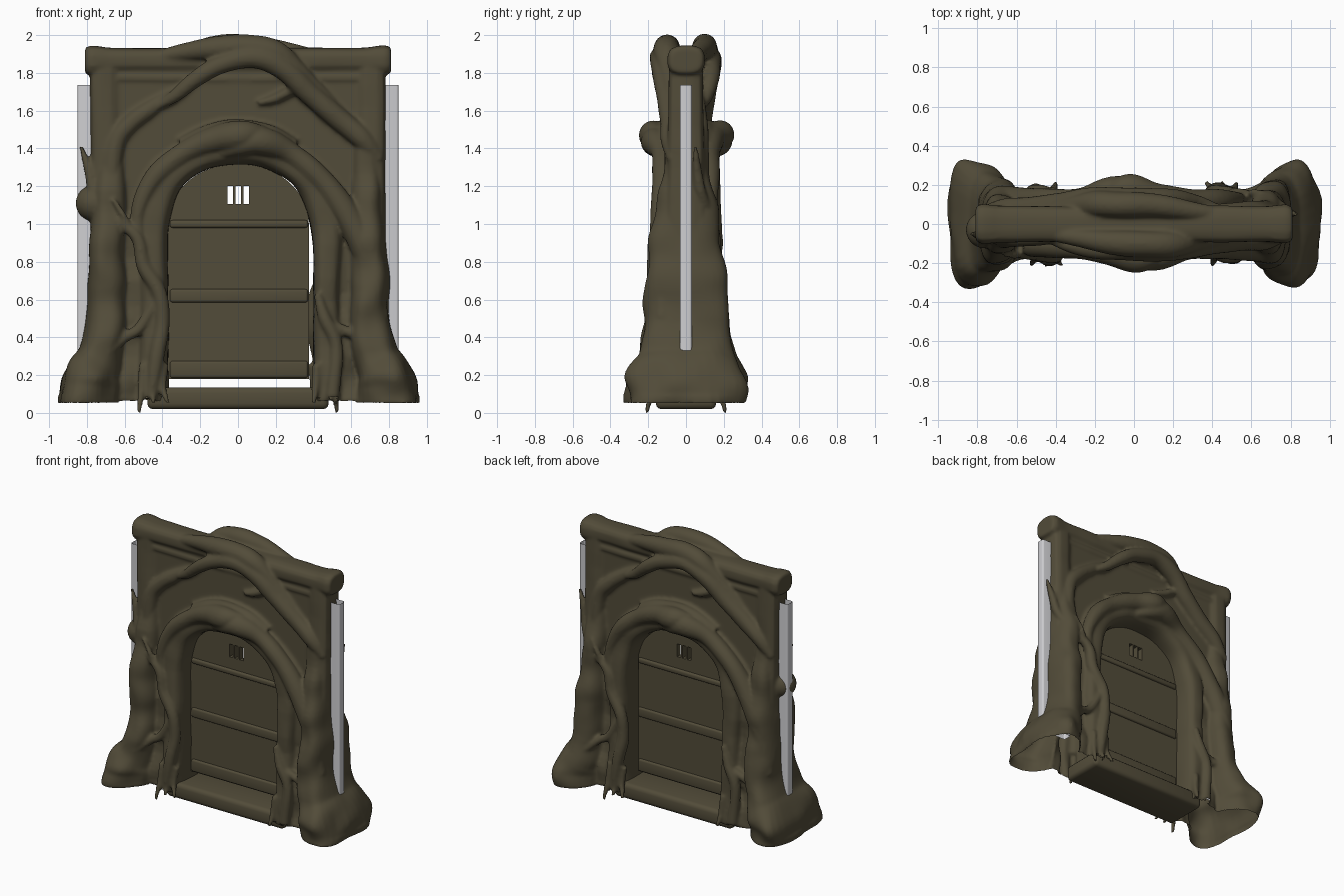
import bpy, bmesh, math
from mathutils import Vector, noise

if "Cube" in bpy.data.objects:
    bpy.data.objects.remove(bpy.data.objects["Cube"])


def material(name, rgb):
    m = bpy.data.materials.new(name)
    m.diffuse_color = (*rgb, 1)
    m.use_nodes = True
    m.node_tree.nodes["Principled BSDF"].inputs["Base Color"].default_value = m.diffuse_color
    return m


WOOD = material("dark olive wood", (0.085, 0.072, 0.041))
PALE = material("pale grey", (0.62, 0.62, 0.64))
GROWN = []  # gnarled parts


def activate(ob):
    bpy.ops.object.select_all(action='DESELECT')
    ob.select_set(True)
    bpy.context.view_layer.objects.active = ob


def finish(ob, mat, angle=50):
    ob.data.materials.clear()
    ob.data.materials.append(mat)
    activate(ob)
    bpy.ops.object.shade_smooth_by_angle(angle=math.radians(angle))
    return ob


def limb(name, pts, sides=16, p=2.0, rough=0.1, foot=0.0, steps=6):
    """Smooth gnarly sweep; pts are (x, y, z, in-plane radius, depth radius)."""
    P = [Vector(q if len(q) == 5 else (*q, q[3])) for q in pts]
    P = [2 * P[0] - P[1]] + P + [2 * P[-1] - P[-2]]
    path = []
    for i in range(1, len(P) - 2):
        a, b, c, d = P[i - 1:i + 3]
        for s in range(steps + (i == len(P) - 3)):
            t = s / steps
            path.append(0.5 * (2 * b + (c - a) * t + (2 * a - 5 * b + 4 * c - d) * t * t
                               + (3 * b - a - 3 * c + d) * t ** 3))
    bm = bmesh.new()
    rings = []
    for i, q in enumerate(path):
        tan = (path[min(i + 1, len(path) - 1)].to_3d() - path[max(i - 1, 0)].to_3d()).normalized()
        n1 = Vector((0, 1, 0))
        n1 = (n1 - tan * n1.dot(tan)).normalized()
        n2 = tan.cross(n1)
        flare = min(1.0, max(0.0, 1.6 - q[2] / 0.25)) * foot
        ring = []
        for k in range(sides):
            th = 2 * math.pi * k / sides
            c, s = math.cos(th), math.sin(th)
            r = (abs(c) ** p + abs(s) ** p) ** (-1 / p)
            v = n2 * c * r * max(q[3], .004) + n1 * s * r * max(q[4], .004)
            outward = v.x * math.copysign(1, q[0]) / max(q[3], .004)
            v.y *= 1 - flare * (0.7 - outward)          # feet fan out away from the door
            v.x *= 1 - flare * 0.25 * max(0.0, outward) * (1 - abs(s)) * (q[2] > 0.1)
            co = q.to_3d() + v
            ring.append(bm.verts.new(q.to_3d() + v * (1 + rough * noise.noise(co * 6))))
        rings.append(ring)
    for A, B in zip(rings, rings[1:]):
        for k in range(sides):
            j = (k + 1) % sides
            bm.faces.new((A[k], A[j], B[j], B[k]))
    bm.faces.new(rings[0])
    bm.faces.new(rings[-1])
    bmesh.ops.recalc_face_normals(bm, faces=bm.faces)
    me = bpy.data.meshes.new(name)
    bm.to_mesh(me)
    bm.free()
    ob = bpy.data.objects.new(name, me)
    bpy.context.collection.objects.link(ob)
    GROWN.append(ob)


def both_faces(name, pts, **kw):
    """Same growth on the front and, turned half round, on the back."""
    limb(name + "_front", pts, **kw)
    limb(name + "_back", [(-q[0], -q[1], *q[2:]) for q in pts], **kw)


def plate(name, outlines, half):
    """Upright flat plate with holes, from x-z outlines."""
    cu = bpy.data.curves.new(name, 'CURVE')
    cu.dimensions, cu.fill_mode, cu.extrude = '2D', 'BOTH', half
    for o in outlines:
        sp = cu.splines.new('POLY')
        sp.points.add(len(o) - 1)
        for pt, (x, z) in zip(sp.points, o):
            pt.co = (x, z, 0, 1)
        sp.use_cyclic_u = True
    ob = bpy.data.objects.new(name, cu)
    ob.rotation_euler = (math.pi / 2, 0, 0)
    bpy.context.collection.objects.link(ob)
    activate(ob)
    bpy.ops.object.convert(target='MESH')
    ob = bpy.context.view_layer.objects.active
    bpy.ops.object.transform_apply(location=False, rotation=True, scale=False)
    bm = bmesh.new()
    bm.from_mesh(ob.data)
    bmesh.ops.remove_doubles(bm, verts=bm.verts, dist=1e-4)
    bmesh.ops.recalc_face_normals(bm, faces=bm.faces)
    bm.to_mesh(ob.data)
    bm.free()
    return ob


def box(name, x0, x1, y0, y1, z0, z1, mat, bevel=0.0, open_ends=False):
    bpy.ops.mesh.primitive_cube_add(size=1, location=((x0 + x1) / 2, (y0 + y1) / 2, (z0 + z1) / 2))
    ob = bpy.context.object
    ob.name = name
    ob.scale = (x1 - x0, y1 - y0, z1 - z0)
    bpy.ops.object.transform_apply(location=False, rotation=False, scale=True)
    bm = bmesh.new()
    bm.from_mesh(ob.data)
    if open_ends:
        bmesh.ops.delete(bm, geom=[f for f in bm.faces if abs(f.normal.z) > .5], context='FACES_ONLY')
    if bevel:
        edges = [e for e in bm.edges if not e.is_boundary]
        bmesh.ops.bevel(bm, geom=edges, offset=bevel, segments=3, profile=0.5, affect='EDGES')
    bm.to_mesh(ob.data)
    bm.free()
    return finish(ob, mat, 35)


def rect(x0, x1, z0, z1):
    return [(x0, z0), (x1, z0), (x1, z1), (x0, z1)]


def arch(w, bottom, spring, rise, n=24):
    top = [(w * math.cos(math.pi * i / n), spring + rise * math.sin(math.pi * i / n)) for i in range(n + 1)]
    return [(w, bottom)] + top + [(-w, bottom)]


# door leaf with barred window, and its cross rails
slots = [rect(x, x + 0.03, 1.105, 1.2) for x in (-0.056, -0.014, 0.028)]
finish(plate("door", [arch(0.375, 0.18, 1.0, 0.32)] + slots, 0.02), WOOD, 35)
for i, (z, h) in enumerate(((1.0, 0.02), (0.62, 0.035), (0.23, 0.045))):
    box(f"door_rail_{i}", -0.36, 0.37, -0.035, 0.035, z - h, z + h, WOOD, 0.013)
box("threshold", -0.48, 0.48, -0.16, 0.16, 0.02, 0.135, WOOD, 0.03)

# wall around the doorway
wall = [(-0.7, 0.1), (-0.42, 0.1)] + arch(0.42, 0.12, 1.0, 0.36)[::-1][1:-1] + [(0.42, 0.1), (0.7, 0.1), (0.7, 1.85), (-0.7, 1.85)]
GROWN.append(plate("wall", [wall], 0.07))

# top beam with swollen ends
ends = [(.81, .068, .085), (.78, .078, .1), (.74, .076, .098), (.68, .068, .092), (.58, .066, .092), (.3, .066, .092)]
beam = [(-x, 0, 1.866, a, b) for x, a, b in ends] + [(x, 0, 1.866, a, b) for x, a, b in ends[::-1]]
limb("top_beam", beam, p=3.2, rough=0.06)
limb("under_rail", [(-0.7, 0, 1.775, .03, .08), (0, 0, 1.77, .03, .08), (0.7, 0, 1.775, .03, .08)], p=4)

for s, side in ((-1, "left"), (1, "right")):
    # pale open-ended side slab, square post, flared trunk and the bark beside the doorway
    box(f"{side}_slab", min(s * .6, s * .85), max(s * .6, s * .85), -0.033, 0.031, 0.25, 1.735, PALE, 0.012, True)
    limb(f"{side}_post", [(s * .705, 0, .7, .075, .1), (s * .705, 0, 1.2, .075, .1),
                          (s * .705, 0, 1.84, .077, .09)], p=4, rough=0.06)
    limb(f"{side}_trunk", [(s * .78, 0, .05, .17, .345), (s * .78, 0, .13, .17, .35), (s * .765, 0, .21, .15, .34),
                           (s * .725, 0, .3, .125, .27), (s * .7, 0, .42, .11, .23), (s * .695, 0, .6, .11, .21),
                           (s * .69, 0, .75, .105, .2), (s * .685, 0, .9, .095, .185), (s * .675, 0, 1.1, .09, .16),
                           (s * .68, 0, 1.35, .075, .11), (s * .69, 0, 1.6, .05, .08)],
         sides=40, p=2.8, rough=0.16, foot=0.2)
    limb(f"{side}_bark", [(s * .57, 0, .06, .12, .16), (s * .56, 0, .3, .1, .125), (s * .56, 0, .7, .1, .105),
                          (s * .57, 0, 1.05, .08, .1)], sides=24, p=3, rough=.3)

# deep root arch lining the doorway
limb("root_arch", [(-.46, 0, .06, .095, .18), (-.45, 0, .3, .083, .17), (-.445, 0, .65, .075, .165), (-.45, 0, 1.0, .085, .155),
                   (-.375, 0, 1.24, .09, .15), (-.2, 0, 1.37, .09, .155), (0, 0, 1.405, .09, .165),
                   (.2, 0, 1.37, .09, .155), (.38, 0, 1.24, .09, .15), (.47, 0, 1.0, .085, .155),
                   (.47, 0, .65, .073, .165), (.475, 0, .3, .078, .17), (.48, 0, .06, .09, .18)],
     sides=32, p=3.2, rough=0.08)

# growths repeated on both faces
both_faces("left_hood_limb", [(-.5, -.13, .85, .03), (-.53, -.125, 1.05, .04), (-.44, -.12, 1.25, .055), (-.28, -.12, 1.38, .06),
                              (-.12, -.14, 1.45, .07), (.03, -.178, 1.475, .075), (.14, -.14, 1.48, .04)])
both_faces("right_hood_limb", [(.74, -.12, .5, .06), (.69, -.12, .8, .07), (.58, -.12, 1.05, .07), (.44, -.12, 1.24, .06),
                               (.27, -.125, 1.38, .06), (.12, -.165, 1.44, .075), (.02, -.17, 1.42, .06), (-.1, -.13, 1.37, .03)])
both_faces("hood_crest", [(-.3, -.08, 1.42, .04), (-.15, -.1, 1.48, .05), (0, -.11, 1.5, .055),
                          (.15, -.1, 1.48, .05), (.3, -.08, 1.41, .04)])
both_faces("swirl_branch", [(-.43, -.08, 1.62, .02), (-.33, -.11, 1.68, .035), (-.22, -.13, 1.77, .045), (-.1, -.135, 1.84, .05),
                            (.08, -.135, 1.88, .055), (.24, -.125, 1.82, .06), (.38, -.1, 1.69, .06), (.52, -.08, 1.57, .06),
                            (.65, -.08, 1.46, .055), (.75, -.07, 1.34, .03)])
both_faces("crown_branch", [(-.45, -.05, 1.88, .03), (-.28, -.07, 1.91, .048), (-.1, -.095, 1.93, .065), (.08, -.1, 1.935, .068),
                            (.22, -.1, 1.89, .065), (.36, -.08, 1.76, .05), (.5, -.06, 1.63, .04)])
both_faces("brace_branch", [(-.33, -.05, 1.71, .03), (-.45, -.06, 1.62, .045), (-.57, -.065, 1.53, .05),
                            (-.65, -.07, 1.42, .05), (-.68, -.08, 1.15, .05)])
both_faces("small_twig", [(.11, -.08, 1.64, .014), (.2, -.085, 1.665, .024), (.3, -.09, 1.71, .028), (.4, -.09, 1.69, .03)], sides=10)
both_faces("winding_vine", [(-.46, -.17, .08, .035), (-.43, -.175, .3, .04), (-.4, -.16, .48, .04), (-.42, -.16, .64, .04),
                            (-.5, -.15, .78, .04), (-.53, -.15, .92, .035), (-.61, -.14, 1.0, .03), (-.7, -.12, 1.06, .03),
                            (-.76, -.08, 1.16, .03), (-.785, -.06, 1.27, .028), (-.83, -.05, 1.41, .01)], sides=12)
both_faces("thorn_twig", [(-.57, -.15, .96, .02), (-.61, -.16, 1.05, .018), (-.66, -.16, 1.13, .01)], sides=8)
both_faces("left_cross_root", [(-.43, -.15, .6, .03), (-.52, -.15, .45, .03), (-.6, -.16, .4, .03), (-.7, -.2, .32, .04)], sides=10)
both_faces("right_root", [(.42, -.16, .63, .02), (.46, -.165, .5, .035), (.52, -.165, .35, .035), (.5, -.17, .08, .04)], sides=10)
both_faces("right_cross_root", [(.5, -.15, .46, .03), (.58, -.15, .43, .028), (.66, -.17, .4, .035), (.75, -.2, .25, .04)], sides=10)
for i, (x, end) in enumerate(((-.5, -.525), (-.44, -.45), (-.39, -.37), (.42, .4))):
    both_faces(f"root_tip_{i}", [(x, -.16, .26, .025), (x - .01, -.175, .14, .022), (end, -.21, 0 if i == 0 else .05, .012)], sides=8)

# round burl on the left trunk
bpy.ops.mesh.primitive_uv_sphere_add(segments=20, ring_count=12, radius=0.095, location=(-0.765, -0.03, 1.11))
GROWN.append(bpy.context.object)

# fuse the grown wood into one carved surface, hollow underneath
activate(GROWN[0])
for ob in GROWN:
    ob.select_set(True)
bpy.ops.object.join()
frame = bpy.context.object
frame.name = "carved_tree_frame"
m = frame.modifiers.new("fuse", 'REMESH')
m.mode, m.voxel_size = 'VOXEL', 0.011
m = frame.modifiers.new("soften", 'SMOOTH')
m.factor, m.iterations = 0.5, 3
for mod in ("fuse", "soften"):
    bpy.ops.object.modifier_apply(modifier=mod)
bm = bmesh.new()
bm.from_mesh(frame.data)
bmesh.ops.delete(bm, geom=[f for f in bm.faces if f.normal.z < -0.7 and 0.04 < f.calc_center_median().z < 0.11], context='FACES')
bm.to_mesh(frame.data)
bm.free()
finish(frame, WOOD, 60)
